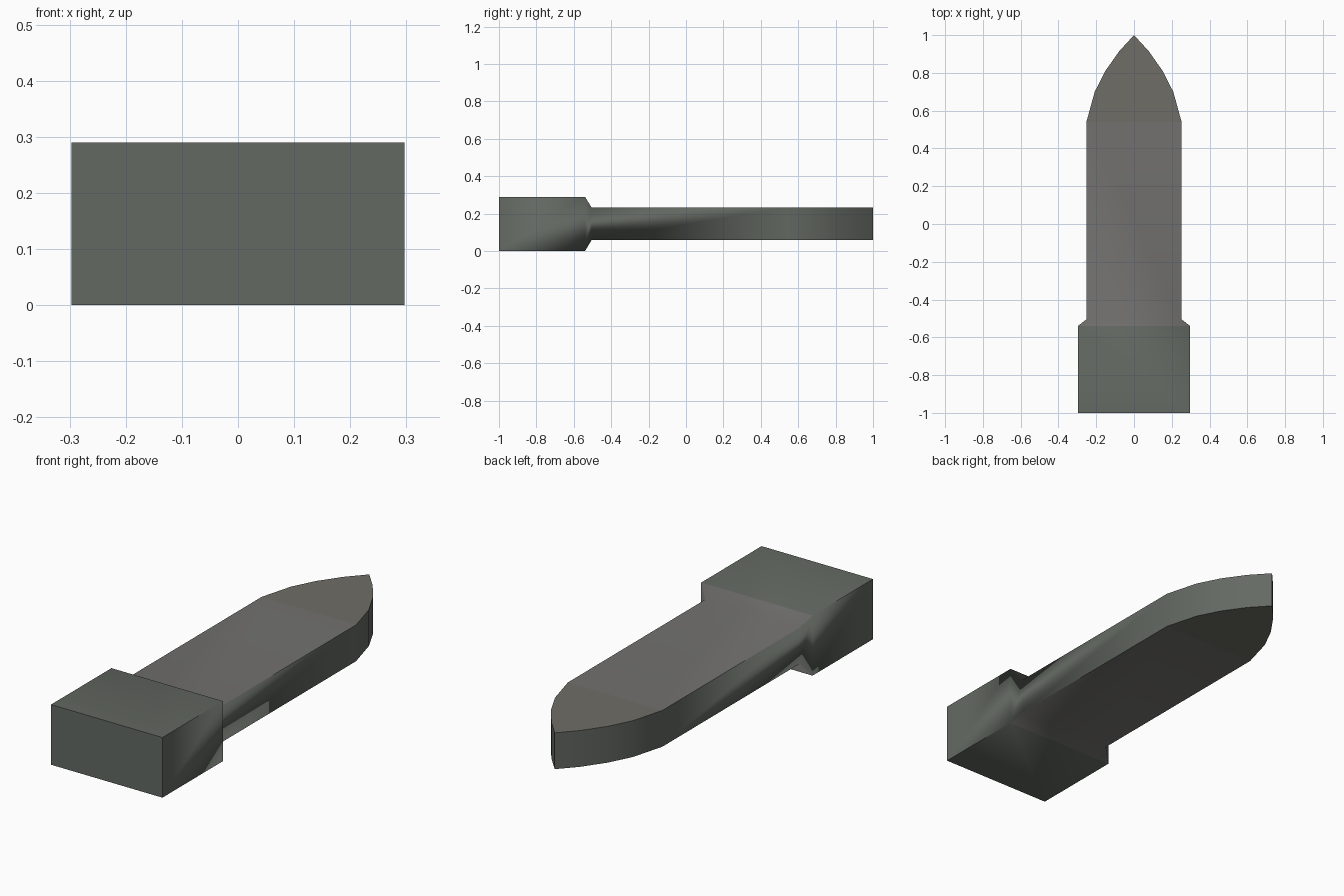
import bpy, bmesh, math

if "Cube" in bpy.data.objects:
    bpy.data.objects.remove(bpy.data.objects["Cube"])

# Cross-sections along the length: y, half width, bottom z, top z
LOW, HIGH = 0.058, 0.233
sections = [
    (-1.0, 0.297, 0.0, 0.29),        # handle block
    (-0.54, 0.297, 0.0, 0.29),
    (-0.505, 0.252, LOW, HIGH),      # sloped shoulder
    (0.54, 0.252, LOW, HIGH),        # straight blade
    (0.70, 0.208, LOW, HIGH),        # curved point
    (0.81, 0.152, LOW, HIGH),
    (0.915, 0.078, LOW, HIGH),
    (1.0, 0.0, LOW, HIGH),
]
BLOCK, BLADE, POINT = 0, 1, 2        # material slots

bm = bmesh.new()
rings = [[bm.verts.new(p) for p in ((-w, y, b), (w, y, b), (w, y, t), (-w, y, t))]
         for y, w, b, t in sections]

# Skin between neighbouring sections, then close the butt end
for n, (a, b) in enumerate(zip(rings, rings[1:])):
    for i in range(4):
        j = (i + 1) % 4
        face = bm.faces.new((a[i], a[j], b[j], b[i]))
        flat_side = i in (0, 2)      # bottom and top of the blade
        if n > 0 and flat_side:
            face.material_index = BLADE if n < 3 else POINT
bm.faces.new(rings[0])

# Collapse the tip into one vertical edge
bmesh.ops.remove_doubles(bm, verts=bm.verts, dist=0.0001)
bmesh.ops.recalc_face_normals(bm, faces=bm.faces)

mesh = bpy.data.meshes.new("pointed_blade")
bm.to_mesh(mesh)
bm.free()

# Dark metal tones
for name, color in (("green_grey", (0.127, 0.141, 0.123, 1)),
                    ("mid_grey", (0.170, 0.167, 0.160, 1)),
                    ("warm_grey", (0.157, 0.153, 0.134, 1))):
    mat = bpy.data.materials.new(name)
    mat.diffuse_color = color
    mat.use_nodes = True
    mat.node_tree.nodes["Principled BSDF"].inputs["Base Color"].default_value = mat.diffuse_color
    mesh.materials.append(mat)

blade = bpy.data.objects.new("pointed_blade", mesh)
bpy.context.collection.objects.link(blade)

# Smooth the curved point and shoulder, keep the hard edges and flat faces
bpy.context.view_layer.objects.active = blade
blade.select_set(True)
bpy.ops.object.shade_smooth_by_angle(angle=math.radians(62))
weighted = blade.modifiers.new("weighted_normals", 'WEIGHTED_NORMAL')
weighted.keep_sharp = True
